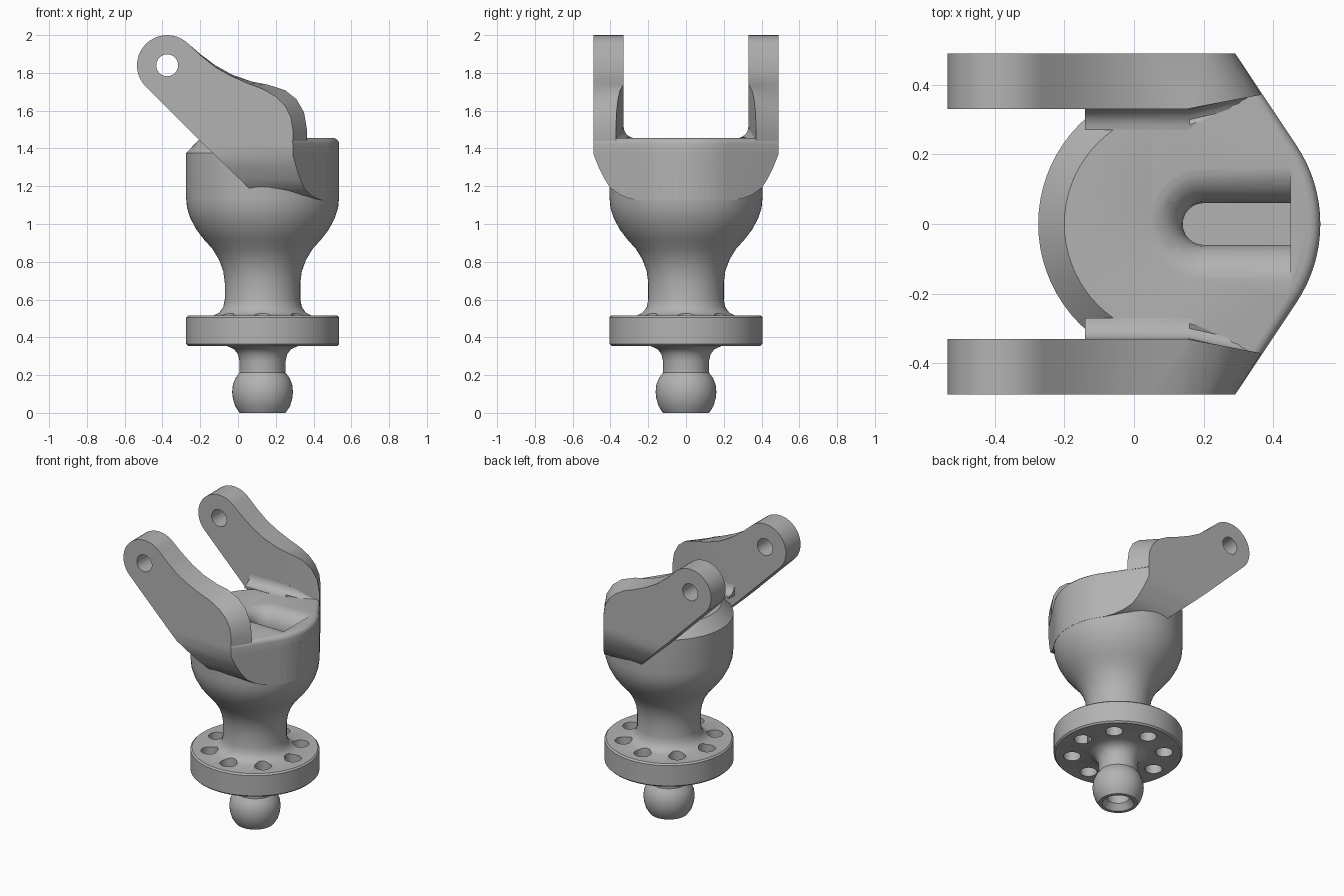
import bpy, bmesh
from math import sin, cos, pi, radians, sqrt
from mathutils import Vector

if "Cube" in bpy.data.objects:
    bpy.data.objects.remove(bpy.data.objects["Cube"], do_unlink=True)

AXIS = 0.13      # x of the turned axis
RAD = 0.405      # cup and flange radius

metal = bpy.data.materials.new("grey_metal")
metal.use_nodes = True
metal.diffuse_color = (0.45, 0.45, 0.45, 1)
metal.node_tree.nodes["Principled BSDF"].inputs["Base Color"].default_value = (0.45, 0.45, 0.45, 1)


def finish(name, bm):
    bmesh.ops.recalc_face_normals(bm, faces=bm.faces)
    mesh = bpy.data.meshes.new(name)
    bm.to_mesh(mesh)
    bm.free()
    ob = bpy.data.objects.new(name, mesh)
    bpy.context.collection.objects.link(ob)
    mesh.materials.append(metal)
    return ob


def loft(rings, closed=False):
    """Skin equal-length rings; cap the ends, or join last to first."""
    bm = bmesh.new()
    loops = [[bm.verts.new(p) for p in ring] for ring in rings]
    n = len(loops[0])
    pairs = list(zip(loops, loops[1:]))
    if closed:
        pairs.append((loops[-1], loops[0]))
    else:
        bm.faces.new(loops[0])
        bm.faces.new(loops[-1])
    for a, b in pairs:
        for i in range(n):
            j = (i + 1) % n
            bm.faces.new((a[i], a[j], b[j], b[i]))
    return bm


def circle(r, z, x=AXIS, y=0, n=72):
    return [(x + r * cos(2 * pi * i / n), y + r * sin(2 * pi * i / n), z) for i in range(n)]


def select_only(ob):
    bpy.ops.object.select_all(action="DESELECT")
    ob.select_set(True)
    bpy.context.view_layer.objects.active = ob


def cut(ob, cutter):
    mod = ob.modifiers.new("cut", "BOOLEAN")
    mod.operation = "DIFFERENCE"
    mod.solver = "EXACT"
    mod.object = cutter
    select_only(ob)
    bpy.ops.object.modifier_apply(modifier=mod.name)


def smooth(ob):
    select_only(ob)
    bpy.ops.object.shade_smooth_by_angle(angle=radians(32))


# Turned body: bored ball, stem, flange, neck and cup
profile = [(.07, .04), (.10, 0), (.122, 0), (.145, .035), (.157, .075), (.161, .11),
           (.157, .15), (.143, .185), (.122, .213), (.122, .275), (.13, .31), (.15, .337),
           (.19, .355), (.395, .355), (RAD, .365), (RAD, .505), (.395, .515), (.265, .515),
           (.23, .53), (.208, .56), (.2, .6), (.2, .69), (.208, .75), (.23, .81),
           (.265, .868), (.31, .918), (.35, .97), (.382, 1.03), (.4, 1.085), (RAD, 1.14),
           (RAD, 1.375), (.33, 1.453), (.07, 1.453)]
body = finish("turned_body", loft([circle(r, z) for r, z in profile], closed=True))

# Ring of holes in the flange
for k in range(8):
    a = k * pi / 4
    x, y = AXIS + .29 * cos(a), .29 * sin(a)
    drill = finish("drill", loft([circle(.054, z, x, y, 24) for z in (.3, .6)]))
    cut(body, drill)
    bpy.data.objects.remove(drill, do_unlink=True)


# Cheek block: rim on the +x side with flat tangent flanks that carry the arms
def block_ring(z, yo, inset=0):
    left = .12 - (z - 1.13) * 1.034
    outer = .29 + (.49 - yo) * .667 - inset
    yi = min(.33, yo - .01)
    step = max(left, 0) + .05
    half = [(step, yi), (left, yi), (left, yo), (outer, yo)]
    r = RAD - inset
    arc = [(AXIS + r * cos(radians(d)), r * sin(radians(d)))
           for d in [33.7 - 67.4 * i / 16 for i in range(17)]]
    pts = half + arc + [(x, -y) for x, y in reversed(half)]
    return [(x, y, z) for x, y in pts]


flank = [(1.125, .25), (1.135, .3), (1.155, .35), (1.19, .4), (1.24, .433), (1.3, .462),
         (1.37, .49), (1.425, .49)]
rings = [block_ring(z, y) for z, y in flank]
for a in (30, 60, 90):
    t = radians(a)
    rings.append(block_ring(1.425 + .03 * sin(t), .49, .03 * (1 - cos(t))))
block = finish("cheek_block", loft(rings))

# Round-edged slot with a bore down the axis
slot_rings = []
for depth in [0, .002, .01, .025, .05, .08, .11, .22]:
    d = min(depth, .11)
    r = .06 + .11 - sqrt(.11 ** 2 - (.11 - d) ** 2)
    ring = [(.2 + r * cos(radians(a)), r * sin(radians(a))) for a in range(90, 271, 10)]
    ring += [(.45, -r), (.45, r)]
    slot_rings.append([(x, y, 1.456 - depth) for x, y in ring])
slot_rings.insert(0, [(x, y, 1.6) for x, y, z in slot_rings[0]])
slot = finish("slot_cutter", loft(slot_rings))
bore = finish("bore_cutter", loft([circle(.07, z, n=48) for z in (1, 1.3)]))
for part in (body, block):
    cut(part, slot)
cut(block, bore)
for tool in (slot, bore):
    bpy.data.objects.remove(tool, do_unlink=True)
smooth(body)
smooth(block)

# Arms: lofted between an outer and a slightly taller inner outline
eye = (-.375, 1.84)
tip = [(eye[0] + .16 * cos(radians(a)), eye[1] + .16 * sin(radians(a)))
       for a in range(225, 44, -9)]
outer = [(-.2, 1.44)] + tip + [(-.2, 1.895), (-.12, 1.83), (-.04, 1.785), (.05, 1.745),
         (.13, 1.715), (.2, 1.675), (.25, 1.625), (.28, 1.565), (.29, 1.5), (.29, 1.44)]
inner = [(-.2, 1.44)] + tip + [(-.2, 1.9), (-.12, 1.84), (-.03, 1.79), (.07, 1.755),
         (.16, 1.737), (.25, 1.708), (.31, 1.66), (.35, 1.59), (.365, 1.5), (.365, 1.44)]

for side, label in ((-1, "right"), (1, "left")):
    bm = loft([[(x, side * .49, z) for x, z in outer], [(x, side * .33, z) for x, z in inner]])
    bmesh.ops.bisect_plane(bm, geom=bm.verts[:] + bm.edges[:] + bm.faces[:],
                           plane_co=Vector((.15, 0, 0)), plane_no=Vector((1, 0, 0)))
    # Flare the inner face outward near the rim
    for v in bm.verts:
        if abs(v.co.y) < .34 and v.co.x > .15:
            v.co.y += side * .04 * (v.co.x - .15) / .21
    arm = finish(label + "_arm", bm)
    pin = [[(eye[0] + .058 * cos(a), y, eye[1] + .058 * sin(a))
            for a in [2 * pi * i / 32 for i in range(32)]] for y in (side * .2, side * .6)]
    drill = finish("pin_drill", loft(pin))
    cut(arm, drill)
    bpy.data.objects.remove(drill, do_unlink=True)
    smooth(arm)

    # Concave fillet where the arm meets the deck
    corner = [(.34, 1.44), (.34, 1.515)]
    corner += [(.27 + .06 * cos(radians(a)), 1.515 - .06 * sin(radians(a))) for a in range(0, 91, 15)]
    corner += [(.27, 1.44)]
    smooth(finish(label + "_arm_fillet",
                  loft([[(x, side * y, z) for y, z in corner] for x in (-.14, .16)]
                       + [[(.34, side * (y + .04 if y > .3 else .33 + .04), 1.44 + (z - 1.44) * .2)
                           for y, z in corner]])))
